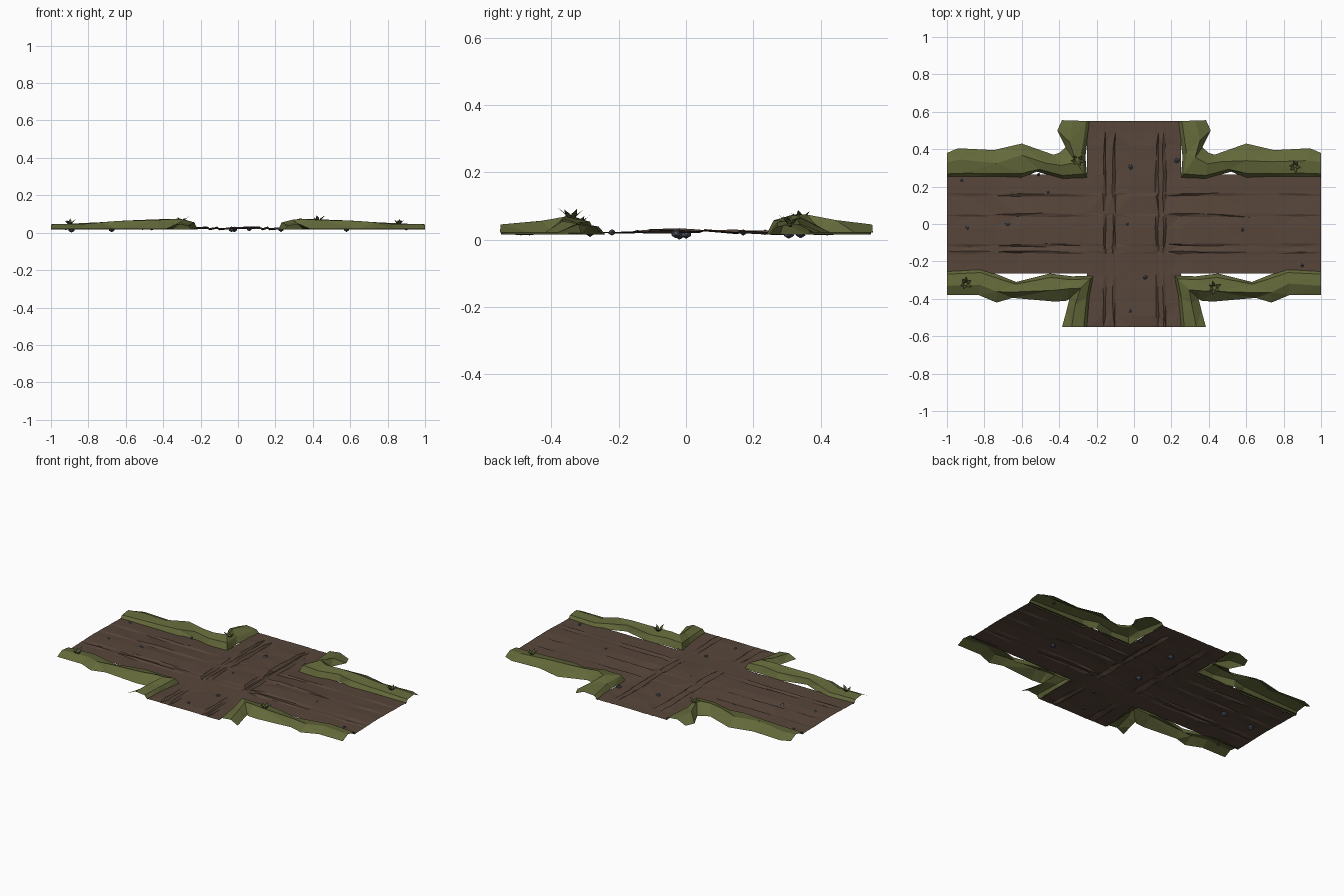
import bpy, bmesh, math, random
from mathutils import Vector, Matrix

if "Cube" in bpy.data.objects:
    bpy.data.objects.remove(bpy.data.objects["Cube"])

random.seed(4)


def material(name, rgb):
    m = bpy.data.materials.new(name)
    m.diffuse_color = (*rgb, 1)
    m.use_nodes = True
    m.node_tree.nodes["Principled BSDF"].inputs["Base Color"].default_value = m.diffuse_color
    return m


DIRT = material("dirt brown", (0.096, 0.061, 0.043))
GRASS = material("moss green", (0.125, 0.139, 0.042))
BLADE = material("dark leaf green", (0.07, 0.08, 0.025))
STONE = material("slate grey", (0.075, 0.087, 0.11))


def make(name, bm, mat):
    me = bpy.data.meshes.new(name)
    bm.to_mesh(me)
    bm.free()
    me.materials.append(mat)
    ob = bpy.data.objects.new(name, me)
    bpy.context.collection.objects.link(ob)
    return ob


# Dirt road: one cross-shaped sheet whose close grid lines form the wheel ruts
def rut_lines(centres, end, step):
    """Grid coordinates with a relative height: a steep step and a gentle fall per rut."""
    lines = [(-end, 0), (end, 0), (-0.02, 0.6)]
    for c in centres:
        lines += [(c, -1), (c + step, 1)]
    return sorted(lines)


mid_x = rut_lines((-0.15, -0.10, 0.13, 0.17), 0.25, -0.014)
mid_y = rut_lines((-0.16, -0.12, 0.04, 0.15), 0.265, 0.014)
arm_x = [0.36, 0.48, 0.62, 0.75, 0.88, 1.0]
arm_y = [0.34, 0.42, 0.49, 0.55]
xs = [(-a, 0) for a in reversed(arm_x)] + mid_x + [(a, 0) for a in arm_x]
ys = [(-a, 0) for a in reversed(arm_y)] + mid_y + [(a, 0) for a in arm_y]
amp_x = [random.choice((0.001, 0.004, 0.007)) for _ in xs]
amp_y = [random.choice((0.001, 0.004, 0.007)) for _ in ys]

bm = bmesh.new()
grid = {}
for i, (x, rx) in enumerate(xs):
    for j, (y, ry) in enumerate(ys):
        if abs(x) > 0.251 and abs(y) > 0.266:
            continue
        z = 0.020 + 0.007 * max(0, 1 - abs(y) / 0.3)
        across = abs(x) > 0.2
        z += ry * amp_x[i] * 0.8 if across else rx * amp_y[j]
        wx = 0 if across or abs(x) > 0.24 else random.uniform(-0.004, 0.004)
        wy = random.uniform(-0.005, 0.005) if across and abs(y) < 0.2 else 0
        grid[i, j] = bm.verts.new((x + wx, y + wy, z))
for i in range(len(xs) - 1):
    for j in range(len(ys) - 1):
        quad = [grid.get(k) for k in ((i, j), (i + 1, j), (i + 1, j + 1), (i, j + 1))]
        if all(quad):
            bm.faces.new(quad)
bmesh.ops.triangulate(bm, faces=bm.faces[:])
make("dirt_road", bm, DIRT)


# Grass banks: lofted L-shaped strips, (inner x, inner y, outer x, outer y, height)
BACK = [(1, .25, 1, .38, .045), (.9, .25, .94, .405, .047), (.72, .25, .75, .395, .056),
        (.6, .245, .6, .43, .065), (.52, .28, .43, .37, .07), (.38, .24, .40, .38, .073),
        (.25, .245, .365, .41, .075), (.26, .36, .41, .50, .058), (.235, .55, .385, .555, .045)]
FRONT = [(1, -.25, 1, -.38, .045), (.82, -.24, .83, -.38, .047), (.73, -.27, .735, -.42, .055),
         (.63, -.31, .65, -.395, .063), (.45, -.265, .42, -.415, .068), (.33, -.28, .36, -.41, .073),
         (.215, -.275, .345, -.40, .07), (.235, -.38, .36, -.46, .056), (.25, -.55, .385, -.552, .045)]


def bank(name, rows, side):
    bm = bmesh.new()
    prev = None
    for n, (ix, iy, ox, oy, h) in enumerate(rows):
        a, b = Vector((ix * side, iy, 0)), Vector((ox * side, oy, 0))
        crest = 0.62 if n in (0, len(rows) - 1) else random.uniform(0.5, 0.68)
        ring = []
        for t, z in ((0, 0.016), (0.14, 0.02 + 0.7 * (h - 0.02)), (crest, h), (1, 0.021)):
            p = a.lerp(b, t)
            ring.append(bm.verts.new((p.x, p.y, z)))
        if prev:
            for k in range(3):
                f = (prev[k], prev[k + 1], ring[k + 1], ring[k])
                bm.faces.new(f)
        prev = ring
    bmesh.ops.triangulate(bm, faces=bm.faces[:])
    bm.normal_update()
    for f in bm.faces:
        if f.normal.z < 0:
            f.normal_flip()
    make(name, bm, GRASS)


for side, label in ((1, "right"), (-1, "left")):
    bank("grass_bank_back_" + label, BACK, side)
    bank("grass_bank_front_" + label, FRONT, side)


# Grass tufts: fans of bent pointed blades
def tuft(name, x, y, z, turn):
    bm = bmesh.new()
    for k in range(6):
        ang = turn + k * math.tau / 6 + random.uniform(-0.3, 0.3)
        d = Vector((math.cos(ang), math.sin(ang), 0))
        s = Vector((-d.y, d.x, 0)) * 0.009
        r = random.uniform(0.7, 1.0)
        base, up = Vector((x, y, z - 0.008)), Vector((0, 0, 1))
        mid = base + d * 0.02 * r + up * 0.026 * r
        tip = base + d * 0.042 * r + up * 0.042 * r
        v = [bm.verts.new(p) for p in (base - s * .4, base + s * .4, mid + s, mid - s, tip)]
        bm.faces.new(v[:4])
        bm.faces.new((v[3], v[2], v[4]))
    make(name, bm, BLADE)


for n, (x, y, z) in enumerate(((-.30, .34, .055), (.86, .31, .045),
                               (.43, -.34, .06), (-.90, -.32, .043))):
    tuft(f"grass_tuft_{n + 1}", x, y, z, n * 0.8)

# Pebbles pressed into the road
bm = bmesh.new()
for x, y, r in ((-.035, 0, .018), (-.02, .305, .018), (.23, .34, .017), (.06, -.285, .014),
                (-.02, -.465, .011), (.58, -.03, .017), (.9, -.22, .011), (-.675, 0, .018),
                (-.89, -.02, .02), (-.92, .235, .01), (-.46, .17, .011), (-.51, .265, .01)):
    zc = 0.027 - 0.5 * r
    m = (Matrix.Translation((x, y, zc)) @ Matrix.Rotation(random.uniform(0, 3), 4, 'Z')
         @ Matrix.Diagonal((1, 0.85, 0.85, 1)))
    bmesh.ops.create_icosphere(bm, subdivisions=1, radius=r, matrix=m)
low = min(v.co.z for v in bm.verts)
for v in bm.verts:  # lowest pebble touches the ground
    if v.co.z < 0.012:
        v.co.z -= low
make("pebbles", bm, STONE)
